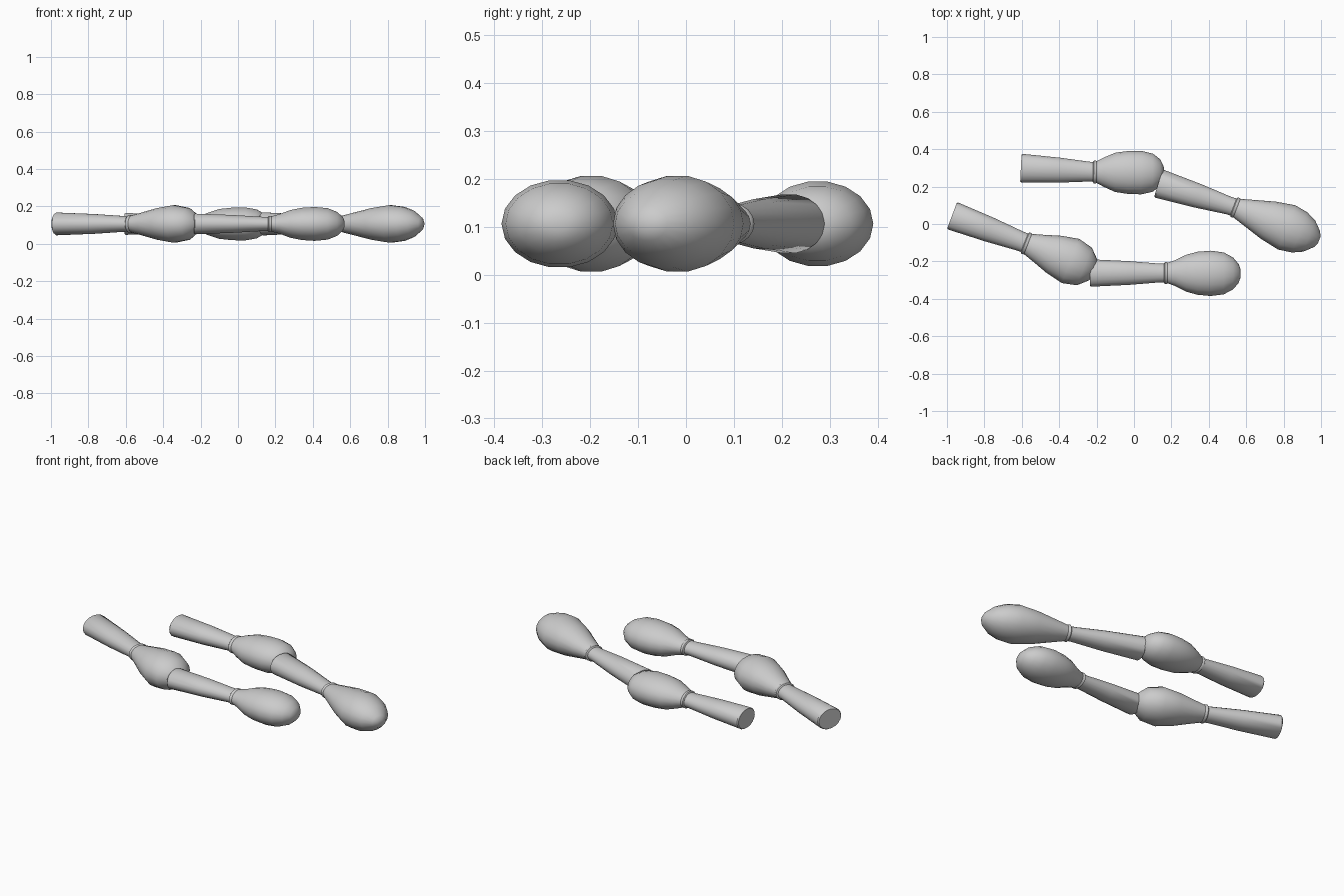
import bpy, bmesh, math
from mathutils import Vector

if "Cube" in bpy.data.objects:
    bpy.data.objects.remove(bpy.data.objects["Cube"])

SIDES = 18


def lathe(name, start, end, profile, squash, z=0.106):
    """Closed oval loft along start->end; profile = (distance, half width)."""
    a = Vector((start[0], start[1], z))
    d = (Vector((end[0], end[1], z)) - a).normalized()
    side = Vector((-d.y, d.x, 0))
    up = Vector((0, 0, 1))
    bm = bmesh.new()
    rings = []
    for t, r in profile:
        ring = []
        for i in range(SIDES):
            ang = 2 * math.pi * i / SIDES
            ring.append(bm.verts.new(a + d * t + side * (r * math.cos(ang))
                                     + up * (r * squash * math.sin(ang))))
        rings.append(ring)
    for p, q in zip(rings, rings[1:]):
        for i in range(SIDES):
            j = (i + 1) % SIDES
            bm.faces.new((p[i], p[j], q[j], q[i]))
    bm.faces.new(rings[0])
    bm.faces.new(rings[-1])
    bmesh.ops.recalc_face_normals(bm, faces=bm.faces)
    mesh = bpy.data.meshes.new(name)
    bm.to_mesh(mesh)
    bm.free()
    ob = bpy.data.objects.new(name, mesh)
    bpy.context.collection.objects.link(ob)
    bpy.ops.object.select_all(action='DESELECT')
    ob.select_set(True)
    bpy.context.view_layer.objects.active = ob
    bpy.ops.object.shade_smooth_by_angle(angle=math.radians(40))


def club(name, butt, neck, tip, r_butt, r_neck, bulb, squash):
    # tapered handle, running slightly into the bulb
    length = (Vector(neck) - Vector(butt)).length
    lathe(name + "_handle", butt, neck,
          [(0, r_butt * 0.93), (0.006, r_butt), (length * 0.5, (r_butt + r_neck) * 0.5 + 0.002),
           (length * 0.9, r_neck), (length + 0.02, r_neck)], squash)
    # rounded bulb with a small collar lip at the neck
    lip = r_neck + 0.008
    lathe(name + "_bulb", neck, tip,
          [(-0.02, r_neck), (-0.015, lip), (-0.004, lip), (0, lip - 0.003)] + bulb, squash)


club("front_right", (-0.235, -0.262), (0.18, -0.262), (0.57, -0.265), 0.073, 0.05,
     [(0.04, 0.069), (0.10, 0.099), (0.16, 0.115), (0.23, 0.121), (0.30, 0.112),
      (0.35, 0.085), (0.38, 0.05), (0.39, 0.02)], 0.76)

club("back_left", (-0.605, 0.298), (-0.20, 0.278), (0.16, 0.273), 0.077, 0.053,
     [(0.04, 0.079), (0.10, 0.105), (0.17, 0.115), (0.24, 0.116), (0.30, 0.102),
      (0.34, 0.072), (0.36, 0.03)], 0.77)

club("front_left", (-0.973, 0.045), (-0.567, -0.107), (-0.203, -0.252), 0.077, 0.053,
     [(0.06, 0.077), (0.15, 0.107), (0.245, 0.127), (0.325, 0.108), (0.375, 0.06),
      (0.387, 0.025)], 0.80)

club("back_right", (0.13, 0.217), (0.55, 0.085), (0.989, -0.085), 0.078, 0.048,
     [(0.08, 0.077), (0.18, 0.107), (0.285, 0.127), (0.36, 0.115), (0.415, 0.089),
      (0.46, 0.045), (0.472, 0.018)], 0.80)
